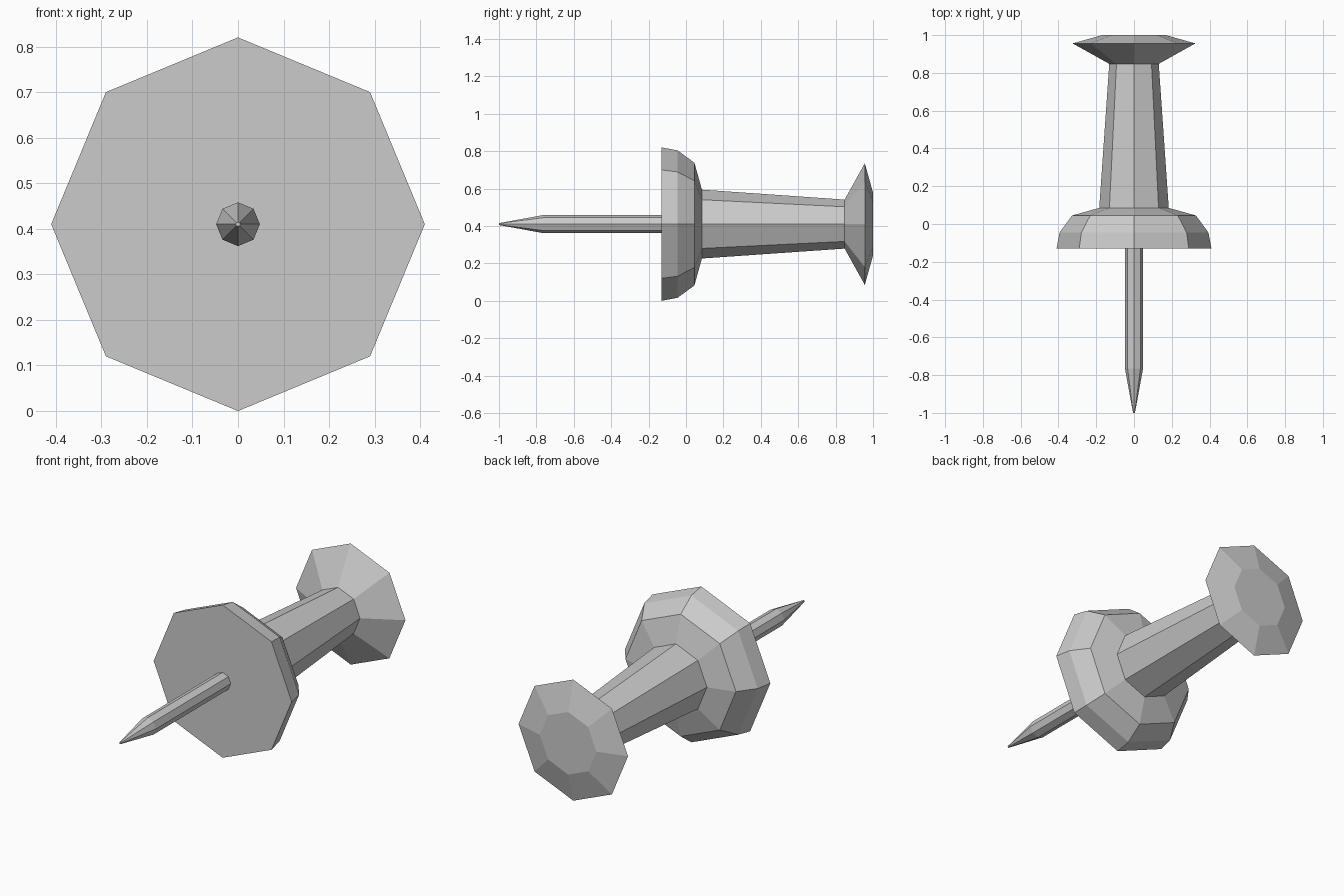
import bpy, bmesh
from math import cos, sin, pi

if "Cube" in bpy.data.objects:
    bpy.data.objects.remove(bpy.data.objects["Cube"])

SIDES = 8
AXIS_Z = 0.41


def turned(name, profile):
    """Closed faceted solid turned around the y axis from (y, radius) points."""
    bm = bmesh.new()
    rings = [[bm.verts.new((r * cos(2 * pi * i / SIDES), y,
                            AXIS_Z + r * sin(2 * pi * i / SIDES)))
              for i in range(SIDES)] for y, r in profile]
    for a, b in zip(rings, rings[1:]):
        for i in range(SIDES):
            j = (i + 1) % SIDES
            bm.faces.new((a[i], a[j], b[j], b[i]))
    bm.faces.new(rings[0])
    bm.faces.new(rings[-1])
    bmesh.ops.recalc_face_normals(bm, faces=bm.faces)
    mesh = bpy.data.meshes.new(name)
    bm.to_mesh(mesh)
    bm.free()
    obj = bpy.data.objects.new(name, mesh)
    bpy.context.collection.objects.link(obj)
    return obj


# Plastic handle: domed collar, tapered grip and flared head
turned("handle", [(-0.13, 0.41), (-0.045, 0.394), (0.045, 0.328), (0.085, 0.184),
                  (0.848, 0.131), (0.956, 0.325), (1.0, 0.168)])

# Metal pin: straight shank with a sharpened tip
turned("pin", [(-0.125, 0.048), (-0.765, 0.048), (-1.0, 0.005)])
